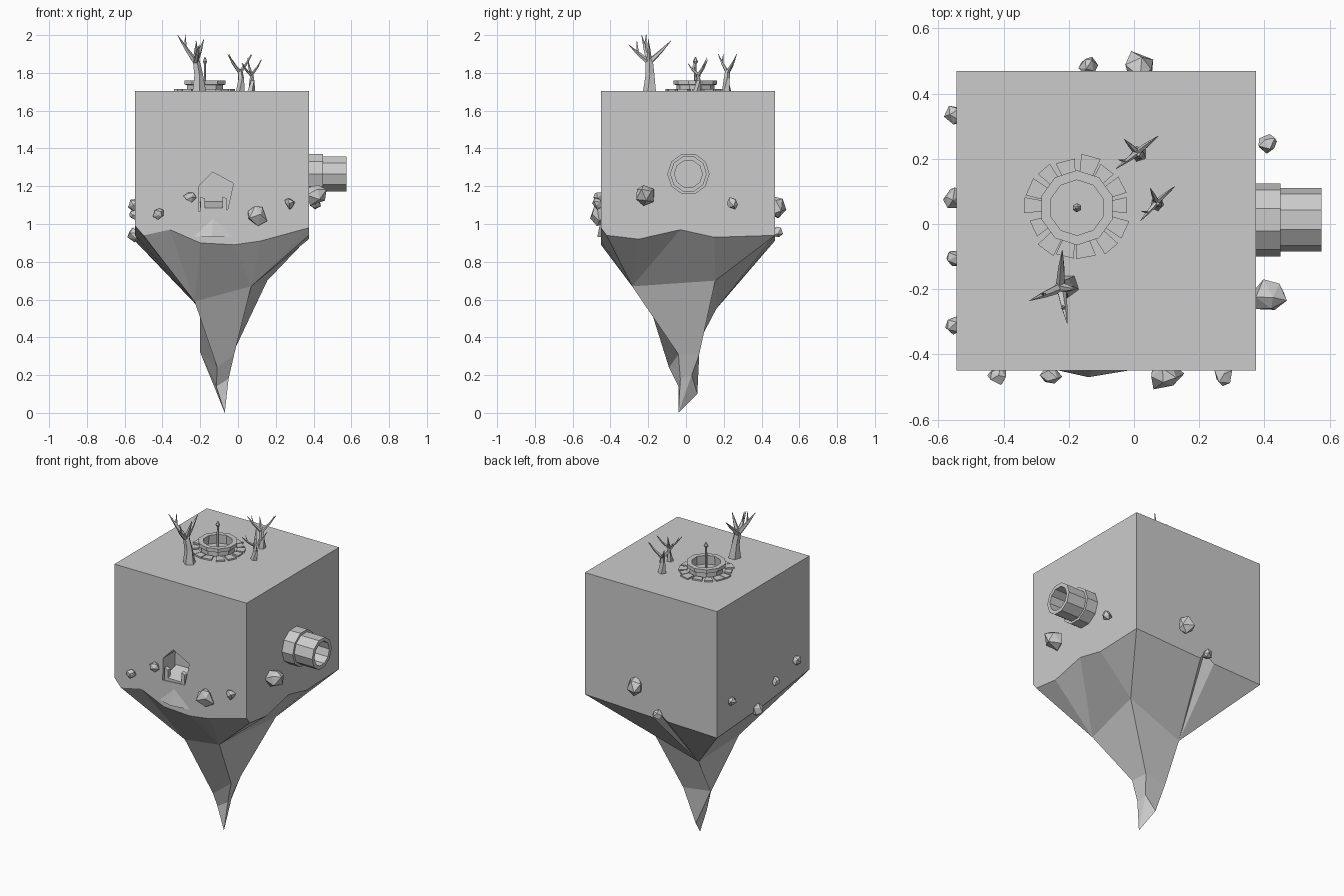
import bpy, bmesh, math, random
from mathutils import Vector, Matrix

random.seed(4)
cube = bpy.data.objects.get("Cube")
if cube:
    bpy.data.objects.remove(cube, do_unlink=True)

stone = bpy.data.materials.new("stone_grey")
stone.use_nodes = True
GREY = (0.6, 0.6, 0.6, 1)
stone.diffuse_color = GREY
stone.node_tree.nodes["Principled BSDF"].inputs["Base Color"].default_value = GREY


def finish(bm, name):
    bmesh.ops.recalc_face_normals(bm, faces=bm.faces[:])
    me = bpy.data.meshes.new(name)
    bm.to_mesh(me)
    bm.free()
    me.materials.append(stone)
    ob = bpy.data.objects.new(name, me)
    bpy.context.scene.collection.objects.link(ob)
    return ob


def hull(name, points):
    bm = bmesh.new()
    for p in points:
        bm.verts.new(p)
    bmesh.ops.convex_hull(bm, input=bm.verts[:])
    return finish(bm, name)


def lathe(name, profile, sides, place, closed=True):
    """Flat-sided ring: (radius, height) profile turned round z, then placed."""
    bm = bmesh.new()
    rings = []
    for r, h in profile:
        rings.append([bm.verts.new(place @ Vector((r * math.cos(a), r * math.sin(a), h)))
                      for a in (math.tau * (i + 0.5) / sides for i in range(sides))])
    pairs = list(zip(rings, rings[1:]))
    if closed:
        pairs.append((rings[-1], rings[0]))
    else:
        bm.faces.new(rings[0])
        bm.faces.new(rings[-1])
    for a, b in pairs:
        for i in range(sides):
            j = (i + 1) % sides
            bm.faces.new((a[i], a[j], b[j], b[i]))
    return finish(bm, name)


def limb(bm, path, radii, sides=5):
    """Tapered faceted tube along a path, ending in a thin tip."""
    pts = [Vector(p) for p in path]
    rings = []
    for k, p in enumerate(pts):
        d = pts[min(k + 1, len(pts) - 1)] - pts[max(k - 1, 0)]
        q = d.to_track_quat('Z', 'Y')
        rings.append([bm.verts.new(p + q @ Vector((radii[k] * math.cos(a), radii[k] * math.sin(a), 0)))
                      for a in (math.tau * i / sides for i in range(sides))])
    for a, b in zip(rings, rings[1:]):
        for i in range(sides):
            j = (i + 1) % sides
            bm.faces.new((a[i], a[j], b[j], b[i]))
    bm.faces.new(rings[0])
    bm.faces.new(rings[-1])


# Floating block with a ragged lower rim and a hanging root of rock
TOP = 1.705
L, R, F, B = -0.545, 0.375, -0.45, 0.47
sides = [
    [(L, F, .99), (-.5, F, .94), (-.36, F, .97), (-.2, F, .9), (-.02, F, .89), (.12, F, .91)],
    [(R, F, .98), (R, -.42, .94), (R, -.25, .92), (R, -.03, .97), (R, .15, .93)],
    [(R, B, .94), (-.1, B, .92), (-.13, B, .97), (-.2, B, .92)],
    [(L, B, .91), (L, 0, .94)],
]
mid = [(-.23, -.2, .59), (.07, -.285, .67), (.155, .155, .70), (-.2, .16, .55)]
low = [(-.11, -.09, .24), (-.02, -.04, .31), (-.03, .07, .31), (-.2, .04, .32)]
end = [(-.115, -.04, .14), (-.05, -.03, .18), (-.06, .03, .2), (-.11, .06, .1)]

bm = bmesh.new()
top = [bm.verts.new((x, y, TOP)) for x, y in ((L, F), (R, F), (R, B), (L, B))]
bm.faces.new(top)
rim_sides = [[bm.verts.new(p) for p in s] for s in sides]
rim = [v for s in rim_sides for v in s]
rings = [[bm.verts.new(p) for p in ring] for ring in (mid, low, end)]
tip = bm.verts.new((-.07, -.04, 0))
for i in range(4):
    j = (i + 1) % 4
    bm.faces.new([top[j], top[i]] + rim_sides[i] + [rim_sides[j][0]])
    for a, b in zip(rings, rings[1:]):
        bm.faces.new((a[i], a[j], b[j], b[i]))
    bm.faces.new((rings[-1][i], rings[-1][j], tip))


def corner_of(v):
    return (0 if v.co.x < -0.08 else 1) if v.co.y < 0.01 else (2 if v.co.x > -0.08 else 3)


for a, b in zip(rim, rim[1:] + rim[:1]):
    p, q = rings[0][corner_of(a)], rings[0][corner_of(b)]
    bm.faces.new((a, b, p) if p == q else (a, b, q, p))
block = finish(bm, "rock_block")

# Five-sided cave cut into the front
opening = [(-.135, 1.275), (-.024, 1.215), (-.055, 1.075), (-.21, 1.065), (-.205, 1.205)]
cutter = hull("cave_cutter", [(x, y, z) for x, z in opening for y in (F - .05, F + .12)])
cutter.hide_render = True
cut = block.modifiers.new("cave", 'BOOLEAN')
cut.operation = 'DIFFERENCE'
cut.solver = 'EXACT'
cut.object = cutter
bpy.context.view_layer.objects.active = block
bpy.ops.object.modifier_apply(modifier=cut.name)
bpy.data.objects.remove(cutter, do_unlink=True)

# Cave floor, door posts and the ledge below
hull("cave_floor", [(x, y, z) for x in (-.2, -.06) for y, z in
                    ((F + .005, 1.06), (F + .005, 1.085), (F + .12, 1.06), (F + .12, 1.12))])
for side, x in (("left", -.07), ("right", -.187)):
    hull("cave_post_" + side, [(x + dx, F + dy, z) for dx in (-.012, .012)
                               for dy in (.003, .03) for z in (1.07, 1.145 - .01 * (dx > 0))])
hull("cave_ledge", [(-.23, F, .935), (-.02, F, .93), (-.13, F, 1.03),
                    (-.14, F - .02, .93), (-.13, F + .03, .93)])

# Boulders stuck to the walls
boulders = [
    (-.42, -.465, 1.055, .03), (-.255, -.465, 1.145, .03), (.095, -.46, 1.05, .055), (.275, -.465, 1.11, .03),
    (.41, -.225, 1.16, .056), (.41, .245, 1.11, .03),
    (.015, .475, 1.09, .053), (-.14, .485, .955, .029),
    (-.55, .335, 1.09, .03), (-.55, .08, .94, .036), (-.55, -.105, 1.05, .03), (-.55, -.315, 1.1, .03),
]
for n, (x, y, z, r) in enumerate(boulders):
    bm = bmesh.new()
    spin = Matrix.Rotation(n * 1.3, 4, 'Z') @ Matrix.Rotation(n * 0.7, 4, 'X')
    bmesh.ops.create_icosphere(bm, subdivisions=1, radius=r, matrix=Matrix.Translation((x, y, z)) @ spin)
    for v in bm.verts:
        v.co += Vector([random.uniform(-.2, .2) * r for _ in range(3)])
    finish(bm, "boulder_%d" % n)

# Drain pipe with a collar on the right wall
side_on = Matrix.Translation((R, .013, 1.265)) @ Matrix.Rotation(math.pi / 2, 4, 'Y')
lathe("pipe_collar", [(.074, 0), (.112, 0), (.112, .075), (.074, .075)], 10, side_on)
lathe("pipe", [(.074, 0), (.097, 0), (.097, .2), (.074, .2)], 10, side_on)

# Round basin with paving stones and a centre post
CX, CY = -.175, .05
basin = Matrix.Translation((CX, CY, TOP))
lathe("basin_wall", [(.088, 0), (.1, 0), (.1, .03), (.115, .034), (.115, .056), (.085, .056)], 10, basin)
lathe("basin_post", [(.008, 0), (.006, .15)], 6, basin, closed=False)
lathe("post_finial", [(.004, .14), (.014, .155), (.003, .178)], 6, basin, closed=False)
COUNT = 14
for i in range(COUNT):
    a = math.tau * i / COUNT + random.uniform(-.05, .05)
    out, half = random.uniform(.145, .168), random.uniform(.024, .031)
    turn = basin @ Matrix.Rotation(a, 4, 'Z')
    hull("paving_stone_%d" % i, [turn @ Vector((r, s * w, z)) for s in (-1, 1)
                                 for r, w in ((.108, half * .7), (out, half)) for z in (0, .009)])

# Bare trees: trunk path, then fork and tip of each branch
trees = [
    ("large", [(-.205, -.19, 1.7), (-.21, -.19, 1.79), (-.225, -.195, 1.875)], .038,
     [(-.32, -.235, 2.0), (-.205, -.305, 1.95), (-.22, -.08, 1.97), (-.18, -.2, 1.98)]),
    ("small", [(.07, .06, 1.7), (.075, .065, 1.76), (.07, .067, 1.8)], .022,
     [(.125, .115, 1.87), (.02, .01, 1.85), (.05, .11, 1.88)]),
    ("back", [(.015, .215, 1.7), (.015, .215, 1.77), (.01, .22, 1.815)], .026,
     [(.075, .27, 1.9), (-.055, .17, 1.9), (-.03, .26, 1.87)]),
]
for name, trunk, r, tips in trees:
    bm = bmesh.new()
    limb(bm, trunk, [r, r * .65, r * .5])
    fork = Vector(trunk[-1])
    for k, t in enumerate(tips):
        t = Vector(t)
        bend = fork.lerp(t, .55) - Vector((0, 0, .012))
        limb(bm, [fork - Vector((0, 0, r * .5)), bend, t], [r * .42, r * .26, .001])
        if k < 2:  # side twig
            twig = bend + (t - fork) * .15 + Vector((.012 * (-1) ** k, .012, r * 1.4))
            limb(bm, [bend, twig], [r * .2, .001], 4)
    finish(bm, "tree_" + name)
